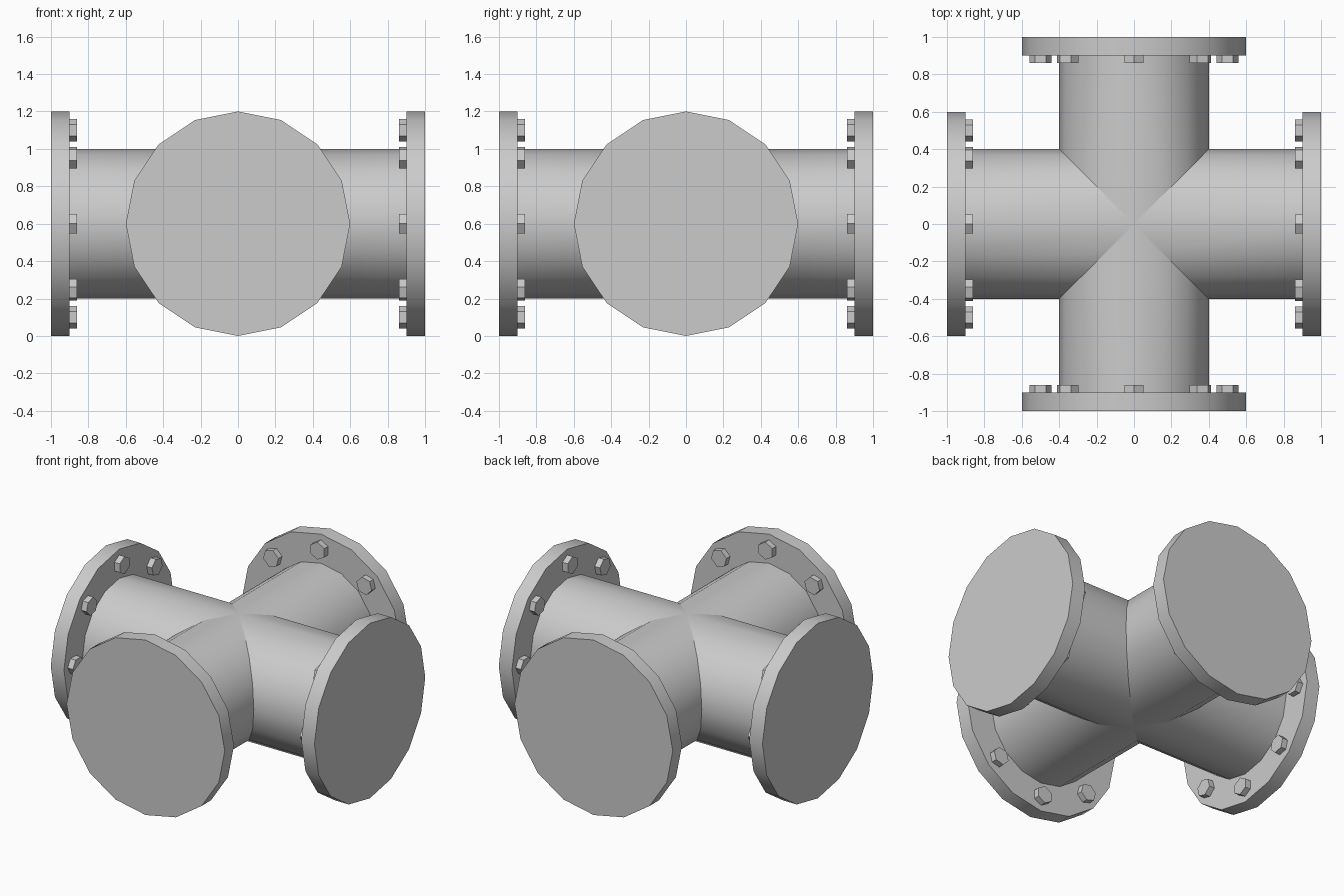
import bpy, bmesh
from math import sin, cos, pi, radians
from mathutils import Matrix

cube = bpy.data.objects.get("Cube")
if cube:
    bpy.data.objects.remove(cube, do_unlink=True)

SIDES = 16
PIPE_R, FLANGE_R, BOLT_RING, BOLT_R = 0.4, 0.6, 0.5, 0.06
INNER, OUTER, BOLT_END = 0.9, 1.0, 0.86
CENTRE = Matrix.Translation((0, 0, FLANGE_R))

grey = bpy.data.materials.new("grey metal")
grey.use_nodes = True
COLOUR = (0.6, 0.6, 0.6, 1)
grey.diffuse_color = COLOUR
grey.node_tree.nodes["Principled BSDF"].inputs["Base Color"].default_value = COLOUR


def finish(name, bm, matrix):
    bmesh.ops.recalc_face_normals(bm, faces=bm.faces)
    mesh = bpy.data.meshes.new(name)
    bm.to_mesh(mesh)
    bm.free()
    mesh.materials.append(grey)
    ob = bpy.data.objects.new(name, mesh)
    bpy.context.collection.objects.link(ob)
    ob.matrix_world = matrix
    return ob


def disc(bm, radius, sides, x0, x1, matrix=Matrix()):
    """Capped prism along x, with a corner pointing up."""
    turn = Matrix.Rotation(pi / 2, 4, 'Y')
    move = Matrix.Translation(((x0 + x1) / 2, 0, 0))
    verts = bmesh.ops.create_cone(bm, cap_ends=True, segments=sides, radius1=radius,
                                  radius2=radius, depth=x1 - x0)["verts"]
    # first corner of the cone lies on local y; bring it to z
    spin = Matrix.Rotation(pi / 2, 4, 'X')
    bmesh.ops.transform(bm, matrix=matrix @ move @ spin @ turn, verts=verts)


# Crossing pipes: four arms mitred where they meet
bm = bmesh.new()
for k in range(4):
    spin = Matrix.Rotation(k * pi / 2, 3, 'Z')
    rings = []
    for mitred in (True, False):
        ring = []
        for i in range(SIDES):
            a = 2 * pi * i / SIDES
            y, z = PIPE_R * sin(a), PIPE_R * cos(a)
            ring.append(bm.verts.new(spin @ Matrix.Translation(
                (abs(y) if mitred else INNER, y, z)).translation))
        rings.append(ring)
    inner, outer = rings
    for i in range(SIDES):
        j = (i + 1) % SIDES
        bm.faces.new((inner[i], inner[j], outer[j], outer[i])).smooth = True
bmesh.ops.remove_doubles(bm, verts=bm.verts, dist=0.0001)
for e in bm.edges:
    if all(abs(abs(v.co.x) - abs(v.co.y)) < 0.001 for v in e.verts):
        e.smooth = False
finish("cross_pipe", bm, CENTRE)

# Flange and ring of hex bolts on each arm
for k, side in enumerate(("left", "back", "right", "front")):
    place = CENTRE @ Matrix.Rotation(k * pi / 2, 4, 'Z')

    bm = bmesh.new()
    disc(bm, FLANGE_R, SIDES, INNER, OUTER)
    flange = finish(side + "_flange", bm, place)
    bpy.ops.object.select_all(action='DESELECT')
    flange.select_set(True)
    bpy.context.view_layer.objects.active = flange
    bpy.ops.object.shade_smooth_by_angle(angle=radians(30))

    bm = bmesh.new()
    for b in range(8):
        disc(bm, BOLT_R, 6, BOLT_END, INNER + 0.01,
             Matrix.Rotation(b * pi / 4, 4, 'X') @ Matrix.Translation((0, 0, BOLT_RING)))
    finish(side + "_bolts", bm, place)
